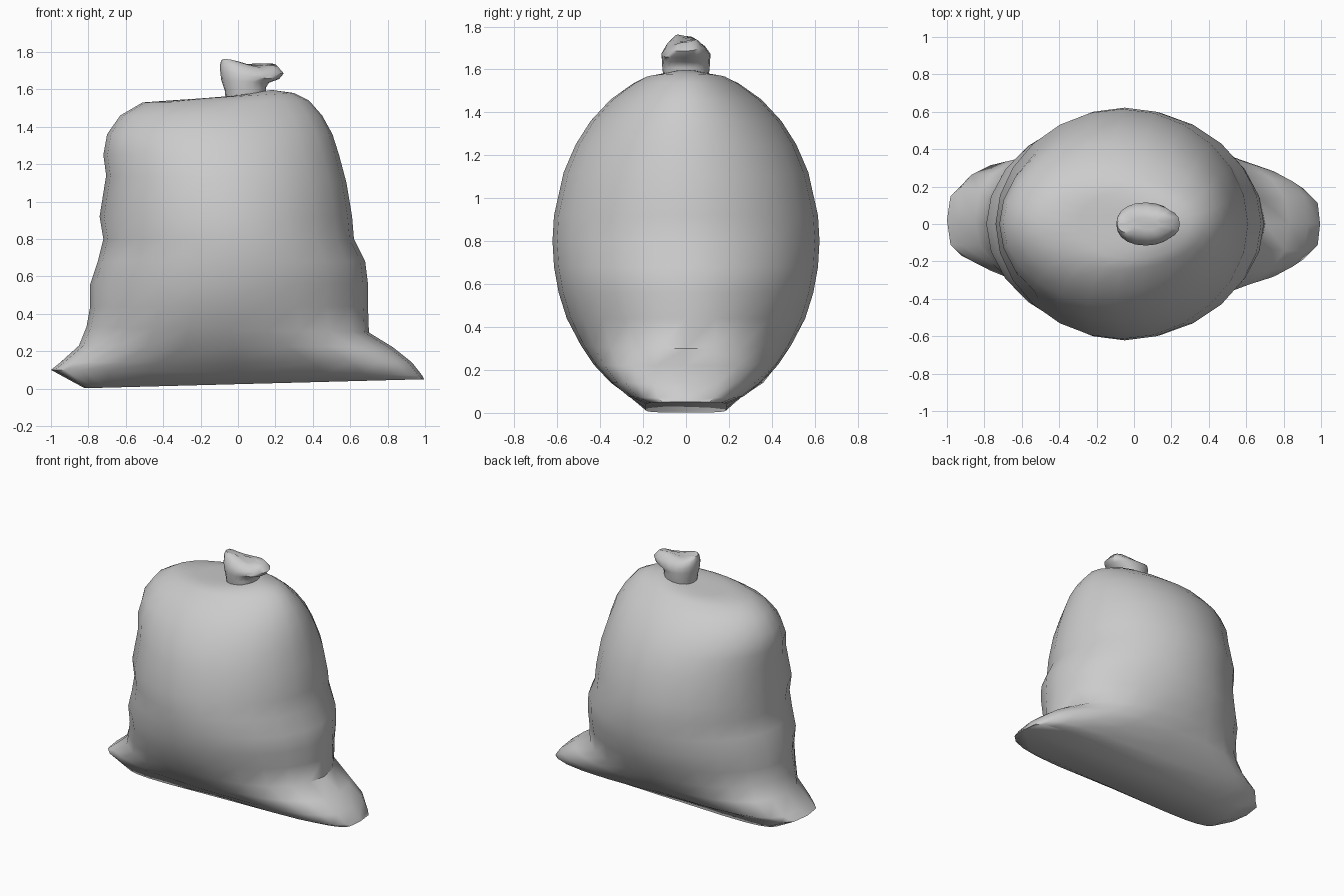
import bpy, bmesh, math


def loft(name, rings, segs, angle):
    """Skin tilted superellipse rings: (left x, left z, right x, right z, half depth, power, wave, left skew)."""
    bm = bmesh.new()
    loops = []
    for xl, zl, xr, zr, depth, power, wave, skew in rings:
        loop = []
        for i in range(segs):
            a = 2 * math.pi * i / segs
            c, s = math.cos(a), math.sin(a)
            u = math.copysign(abs(c) ** (2 / power), c)
            v = math.copysign(abs(s) ** (2 / power), s)
            x = (xl + xr) / 2 + (xr - xl) / 2 * u
            y = depth * v + skew * max(0, -u)
            z = (zl + zr) / 2 + (zr - zl) / 2 * u + wave * math.sin(2 * a + 0.6) * abs(s)
            loop.append(bm.verts.new((x, y, z)))
        loops.append(loop)
    for lo, hi in zip(loops, loops[1:]):
        for i in range(segs):
            j = (i + 1) % segs
            bm.faces.new((lo[i], lo[j], hi[j], hi[i]))
    bm.faces.new(loops[0][::-1])
    bm.faces.new(loops[-1])
    bmesh.ops.recalc_face_normals(bm, faces=bm.faces)
    mesh = bpy.data.meshes.new(name)
    bm.to_mesh(mesh)
    bm.free()
    obj = bpy.data.objects.new(name, mesh)
    bpy.context.collection.objects.link(obj)
    bpy.ops.object.select_all(action='DESELECT')
    obj.select_set(True)
    bpy.context.view_layer.objects.active = obj
    bpy.ops.object.shade_smooth_by_angle(angle=math.radians(angle))
    return obj


# Sack body: flared base corners, bulging middle, slanted shoulders
rings = [
    (-0.82, 0.002, 0.995, 0.05, 0.19, 5.0, 0, 0),
    (-1.00, 0.10, 0.985, 0.07, 0.275, 3.6, 0, 0.02),
    (-0.95, 0.14, 0.93, 0.14, 0.35, 3.2, 0, 0.04),
    (-0.85, 0.23, 0.83, 0.22, 0.43, 2.4, 0, 0.03),
    (-0.81, 0.33, 0.70, 0.30, 0.49, 2.1, 0, 0),
]
# left x, right x, z of left side, z of right side
upper = [
    (-0.79, 0.695, 0.44, 0.44), (-0.79, 0.695, 0.56, 0.56),
    (-0.75, 0.68, 0.68, 0.68), (-0.72, 0.62, 0.80, 0.80),
    (-0.74, 0.61, 0.92, 0.92), (-0.705, 0.58, 1.14, 1.10),
    (-0.72, 0.54, 1.25, 1.25), (-0.70, 0.505, 1.36, 1.36),
    (-0.63, 0.45, 1.46, 1.46), (-0.51, 0.38, 1.53, 1.54),
    (-0.30, 0.30, 1.545, 1.58),
]
for xl, xr, zl, zr in upper:
    t = ((zl + zr) / 2 - 0.8) / 0.8
    rings.append((xl, zl, xr, zr, 0.622 * math.sqrt(1 - t * t), 1.95, 0, 0))
rings.append((-0.04, 1.56, 0.18, 1.597, 0.08, 2.0, 0, 0))
loft("sack_body", rings, 24, 55)

# Gathered knot on top, leaning right with a crumpled rim
loft("tied_top", [
    (-0.065, 1.53, 0.15, 1.56, 0.10, 2.2, 0, 0),
    (-0.07, 1.59, 0.15, 1.61, 0.11, 2.2, 0, 0),
    (-0.09, 1.65, 0.165, 1.635, 0.112, 2.0, 0, 0),
    (-0.095, 1.695, 0.22, 1.655, 0.115, 2.2, 0.006, 0),
    (-0.095, 1.735, 0.245, 1.685, 0.092, 2.4, 0.012, 0),
    (-0.09, 1.755, 0.21, 1.725, 0.06, 2.4, 0.018, 0),
    (-0.03, 1.745, 0.15, 1.73, 0.03, 2.0, 0.012, 0),
], 20, 55)
